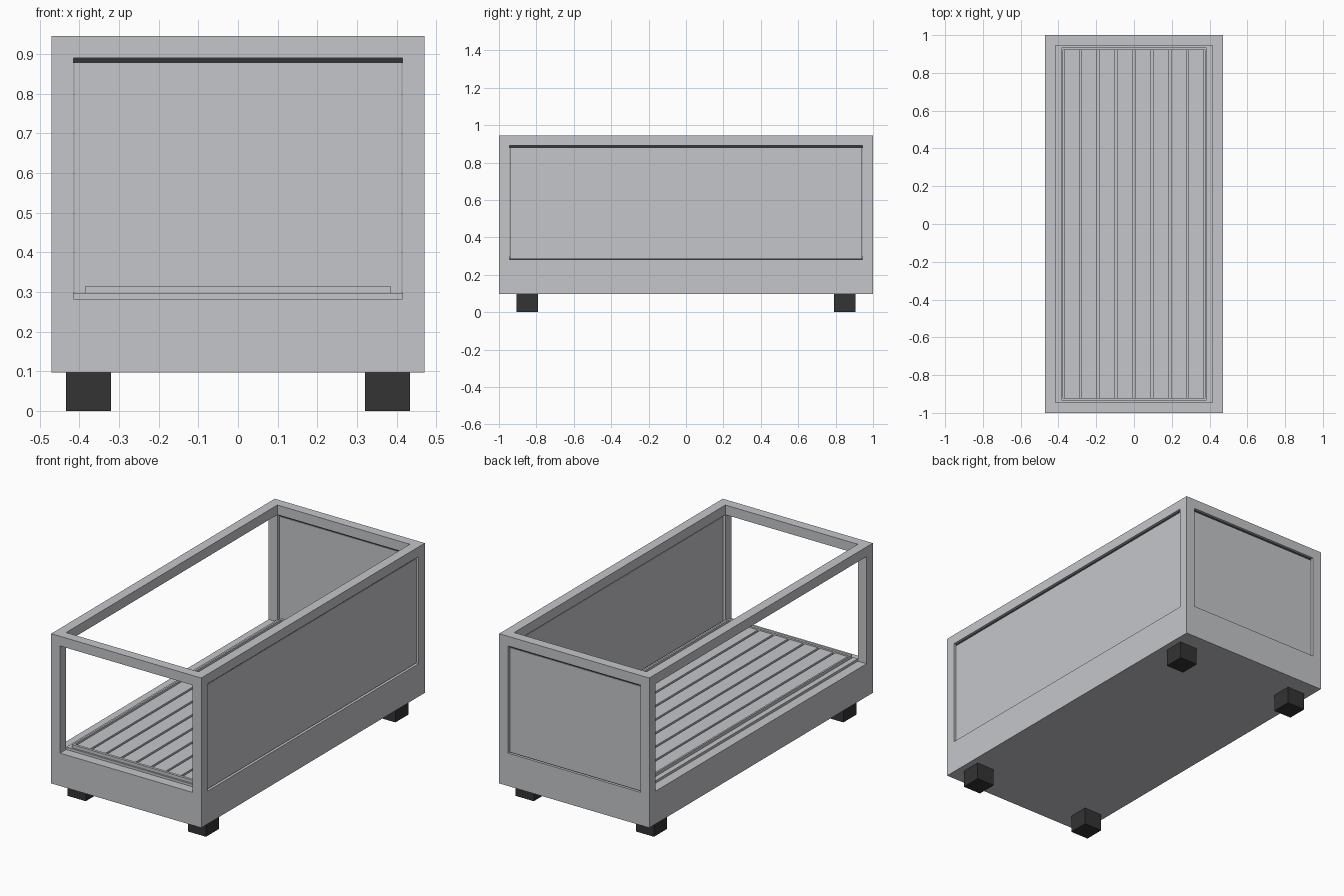
import bpy
import bmesh

if "Cube" in bpy.data.objects:
    bpy.data.objects.remove(bpy.data.objects["Cube"])


def material(name, colour):
    m = bpy.data.materials.new(name)
    m.diffuse_color = (*colour, 1)
    m.use_nodes = True
    m.node_tree.nodes["Principled BSDF"].inputs["Base Color"].default_value = m.diffuse_color
    return m


GREY = material("light grey paint", (0.56, 0.565, 0.59))
DARK = material("dark rubber", (0.033, 0.033, 0.033))


def boxes(name, mat, extents):
    """One object made of boxes given as (x0, x1, y0, y1, z0, z1)."""
    bm = bmesh.new()
    for x0, x1, y0, y1, z0, z1 in extents:
        verts = bmesh.ops.create_cube(bm, size=1)["verts"]
        for v in verts:
            v.co.x = x1 if v.co.x > 0 else x0
            v.co.y = y1 if v.co.y > 0 else y0
            v.co.z = z1 if v.co.z > 0 else z0
    mesh = bpy.data.meshes.new(name)
    bm.to_mesh(mesh)
    bm.free()
    mesh.materials.append(mat)
    ob = bpy.data.objects.new(name, mesh)
    bpy.context.collection.objects.link(ob)
    return ob


def ring(name, ox, oy, ix, iy, z0, z1):
    """Rectangular frame with outer and inner half sizes."""
    return boxes(name, GREY, [
        (-ox, ox, -oy, -iy, z0, z1), (-ox, ox, iy, oy, z0, z1),
        (-ox, -ix, -iy, iy, z0, z1), (ix, ox, -iy, iy, z0, z1)])


W, L = 0.47, 1.0            # outer half sizes
IW, IL = 0.415, 0.945       # inner half sizes
BASE, SILL, RAIL, TOP = 0.097, 0.283, 0.89, 0.945

# Solid base, corner posts and top rails
boxes("base", GREY, [(-W, W, -L, L, BASE, SILL)])
for sx, side in ((-1, "left"), (1, "right")):
    for sy, end in ((-1, "front"), (1, "back")):
        xs, ys = sorted((sx * IW, sx * W)), sorted((sy * IL, sy * L))
        boxes(f"{end}_{side}_post", GREY, [(*xs, *ys, SILL, RAIL)])
        # Square feet
        fx, fy = sorted((sx * 0.32, sx * 0.433)), sorted((sy * 0.79, sy * 0.905))
        boxes(f"{end}_{side}_foot", DARK, [(*fx, *fy, 0, BASE)])
ring("top_rail", W, L, IW, IL, RAIL, TOP)

# Infill panels on the right and back, with dark seals above and below
LOW, HIGH, GAP = SILL + 0.004, 0.877, 0.003
boxes("right_panel", GREY, [(0.428, 0.458, -IL + GAP, IL - GAP, LOW, HIGH)])
boxes("back_panel", GREY, [(-IW + GAP, IW - GAP, 0.958, 0.988, LOW, HIGH)])
for name, z0, z1 in (("upper", HIGH, RAIL), ("lower", SILL, LOW)):
    boxes(f"right_{name}_seal", DARK, [(0.431, 0.455, -IL, IL, z0, z1)])
    boxes(f"back_{name}_seal", DARK, [(-IW, IW, 0.961, 0.985, z0, z1)])

# Stepped support frame around the slatted floor
ring("floor_ledge", IW, IL, 0.385, 0.935, SILL, 0.297)
ring("slat_frame", 0.385, 0.935, 0.375, 0.92, SILL, 0.315)

# Lengthwise floor slats
pitch, half = 0.0945, 0.041
boxes("floor_slats", GREY, [
    ((i - 3.5) * pitch - half, (i - 3.5) * pitch + half, -0.92, 0.92, SILL, 0.306)
    for i in range(8)])
